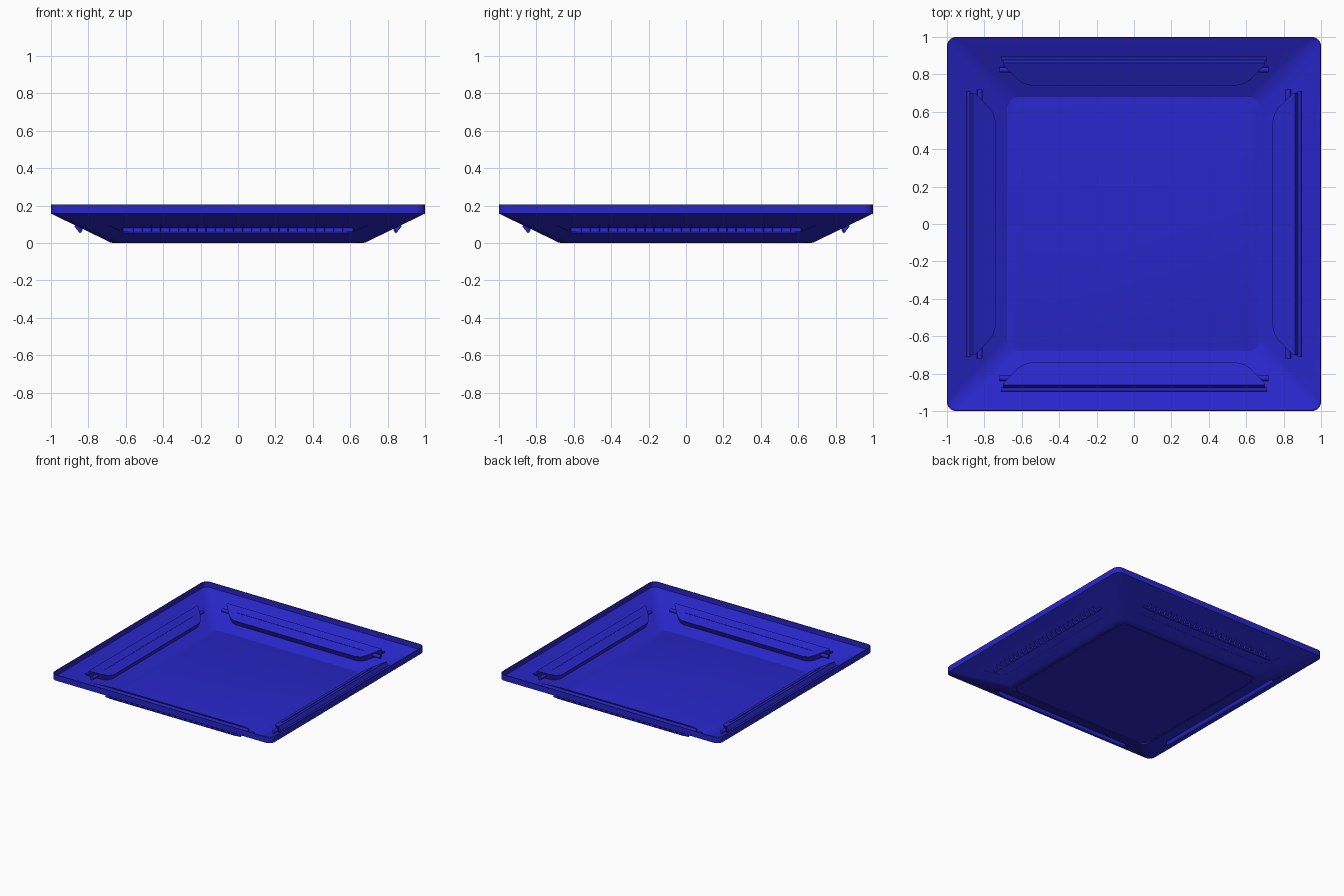
import bpy
import bmesh
from math import atan2, cos, sin, pi, radians
from mathutils import Matrix, Vector

cube = bpy.data.objects.get("Cube")
if cube:
    bpy.data.objects.remove(cube, do_unlink=True)

BLUE = (0.021, 0.019, 0.58, 1.0)
blue = bpy.data.materials.new("deep_blue")
blue.use_nodes = True
blue.diffuse_color = BLUE
bsdf = blue.node_tree.nodes["Principled BSDF"]
bsdf.inputs["Base Color"].default_value = BLUE
bsdf.inputs["Roughness"].default_value = 0.6


def finish(bm, name, smooth=None):
    bmesh.ops.recalc_face_normals(bm, faces=bm.faces)
    mesh = bpy.data.meshes.new(name)
    bm.to_mesh(mesh)
    bm.free()
    obj = bpy.data.objects.new(name, mesh)
    bpy.context.collection.objects.link(obj)
    mesh.materials.append(blue)
    if smooth:
        shade(obj, smooth)
    return obj


def activate(obj):
    bpy.ops.object.select_all(action="DESELECT")
    obj.select_set(True)
    bpy.context.view_layer.objects.active = obj


def shade(obj, degrees):
    activate(obj)
    bpy.ops.object.shade_smooth_by_angle(angle=radians(degrees))


def loft(bm, rings, matrix=Matrix()):
    """Skin a stack of equal-length rings and cap both ends."""
    loops = [[bm.verts.new(matrix @ Vector(p)) for p in ring] for ring in rings]
    for a, b in zip(loops, loops[1:]):
        for i in range(len(a)):
            j = (i + 1) % len(a)
            bm.faces.new((a[i], a[j], b[j], b[i]))
    bm.faces.new(loops[0][::-1])
    bm.faces.new(loops[-1])


def rounded_square(half, radius, z, steps=8):
    ring = []
    for quarter in range(4):
        turn = Matrix.Rotation(quarter * pi / 2, 3, "Z")
        for i in range(steps + 1):
            t = i / steps * pi / 2
            c = half - radius
            ring.append(turn @ Vector((c + radius * cos(t), c + radius * sin(t), z)))
    return ring


# Dish-shaped panel: underside, rim, then inside
profile = [(0.64, 0.06, 0), (0.645, 0.065, 0.004), (0.655, 0.07, 0.004),
           (0.66, 0.07, 0), (0.68, 0.07, 0.002), (0.70, 0.07, 0.012),
           (1, 0.05, 0.157), (1, 0.05, 0.205), (0.994, 0.045, 0.205),
           (0.994, 0.045, 0.162), (0.697, 0.07, 0.018), (0.68, 0.07, 0.009),
           (0.66, 0.07, 0.009), (0.647, 0.065, 0.013)]
bm = bmesh.new()
loft(bm, [rounded_square(*p) for p in profile])
panel = finish(bm, "panel_shell")

# Frame on the sloping wall: u along the side, v up the slope, w inward
angle = atan2(0.145, 0.30)
c, s = cos(angle), sin(angle)
wall = Matrix(((-1, 0, 0, 0), (0, -c, s, -0.825), (0, s, c, 0.072), (0, 0, 0, 1)))
sides = [(n, Matrix.Rotation(i * pi / 2, 4, "Z") @ wall)
         for i, n in enumerate(("front", "left", "back", "right"))]

half_outline = [(0.70, 0.067), (0.70, 0.055), (0.66, 0.01), (0.62, -0.035),
                (0.59, -0.056), (0.55, -0.067)]
outline = half_outline + [(-u, v) for u, v in reversed(half_outline)]


def slot_ring(w, inset=0.0):
    return [(u * (1 - inset * 0.15), v * (1 - inset), w) for u, v in outline]


def extrude_profile(bm, points, u0, u1, matrix):
    loft(bm, [[(u, v, w) for v, w in points] for u in (u0, u1)], matrix)


# Cut the four air outlets through the sloping walls
bm = bmesh.new()
for _, m in sides:
    loft(bm, [slot_ring(-0.03, 0.05), slot_ring(0.03, 0.05)], m)
cutter = finish(bm, "outlet_cutter")
cutter.hide_render = True
activate(panel)
cut = panel.modifiers.new("outlets", "BOOLEAN")
cut.operation = "DIFFERENCE"
cut.solver = "EXACT"
cut.object = cutter
bpy.ops.object.modifier_apply(modifier=cut.name)
bpy.data.objects.remove(cutter, do_unlink=True)
shade(panel, 20)

BLADE = [(0.009, -0.028), (0.014, -0.022), (0.014, 0.058), (0.006, 0.058), (0.005, -0.018)]
RIB = [(0.012, -0.026), (0.052, -0.007), (0.046, 0.015), (0.012, 0.045)]
RAIL = [(0.064, 0.002), (0.082, 0.002), (0.082, 0.016), (0.076, 0.020), (0.064, 0.020)]
RIBS = 24

for side, m in sides:
    # Hollow housing standing on the inside of the wall
    bm = bmesh.new()
    loft(bm, [slot_ring(0.002, 0.1), slot_ring(0.05, 0.1)], m)
    inner_cap = [f for f in bm.faces if len(f.verts) == len(outline)]
    bmesh.ops.delete(bm, geom=inner_cap[:1], context="FACES_ONLY")
    rim = [e for e in bm.edges if e.is_boundary]
    loft(bm, [slot_ring(0.002), slot_ring(0.055)], m)
    outer_caps = [f for f in bm.faces if len(f.verts) == len(outline)]
    inverse = m.inverted()
    low = [f for f in outer_caps if (inverse @ f.calc_center_median()).z < 0.01]
    bmesh.ops.delete(bm, geom=low, context="FACES_ONLY")
    rim = [e for e in bm.edges if e.is_boundary]
    bmesh.ops.bridge_loops(bm, edges=rim)
    finish(bm, side + "_outlet_housing", 25)

    # Rail along the upper edge of the housing
    bm = bmesh.new()
    extrude_profile(bm, RAIL, -0.71, 0.71, m)
    finish(bm, side + "_rail")

    # Swinging vane with a row of ribs
    bm = bmesh.new()
    extrude_profile(bm, BLADE, -0.58, 0.58, m)
    short_blade = [(v, min(w, 0.045) * 0.9) for v, w in BLADE]
    extrude_profile(bm, short_blade, -0.615, 0.615, m)
    for i in range(RIBS):
        u = -0.56 + 1.12 * i / (RIBS - 1)
        extrude_profile(bm, RIB, u - 0.002, u + 0.002, m)
    finish(bm, side + "_vane")

    # Pivot pins at both ends of the vane
    bm = bmesh.new()
    pin = [(0.013 + 0.014 * cos(k * pi / 5), 0.028 + 0.014 * sin(k * pi / 5))
           for k in range(10)]
    for sign in (-1, 1):
        extrude_profile(bm, pin, sign * 0.61, sign * 0.72, m)
    finish(bm, side + "_pivot_pins", 40)
